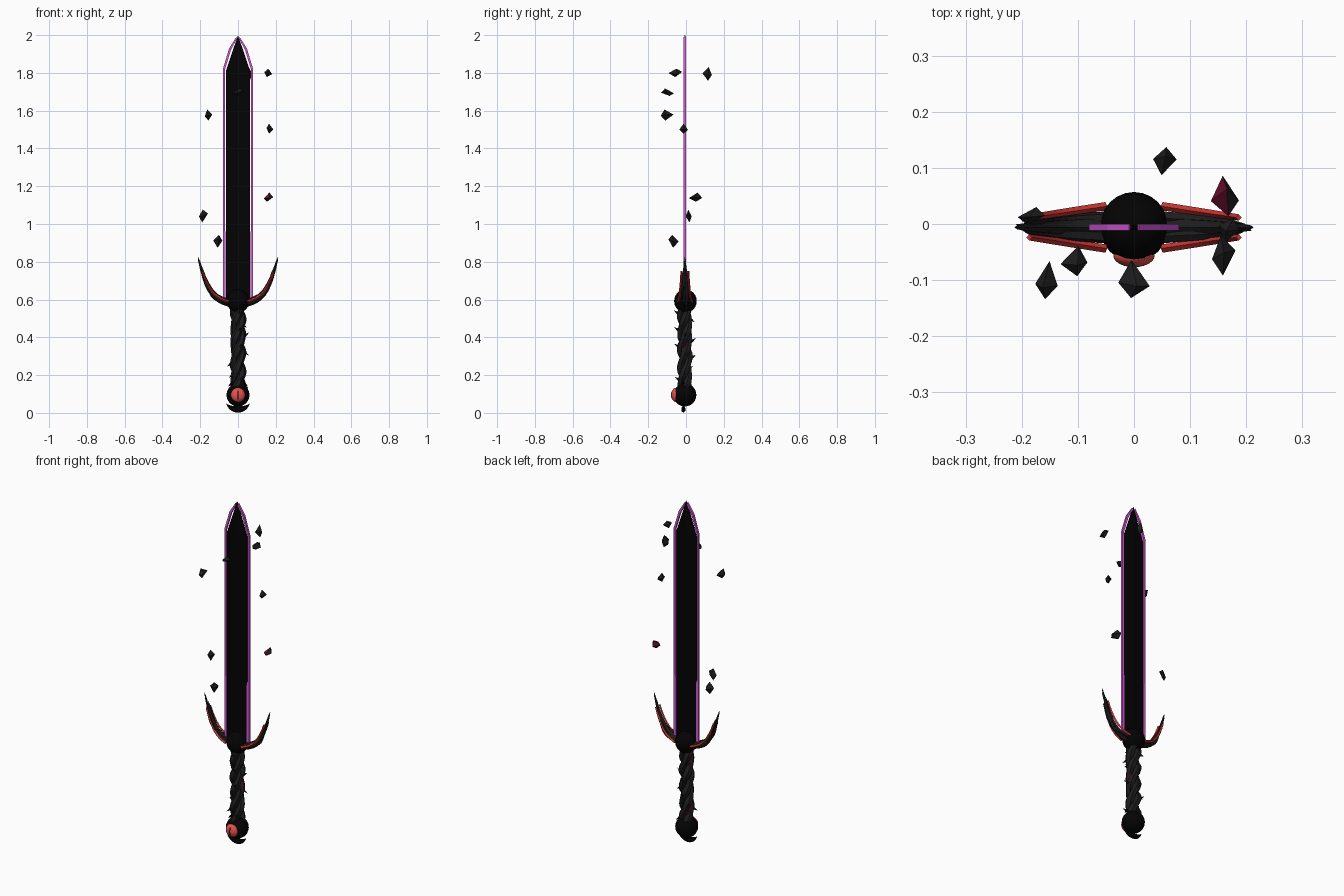
import bpy, bmesh, random
from math import sin, cos, pi, tau
from mathutils import Vector, Matrix

random.seed(4)
if "Cube" in bpy.data.objects:
    bpy.data.objects.remove(bpy.data.objects["Cube"])

CY = -0.006  # depth of the sword's centre plane


def material(name, rgb):
    m = bpy.data.materials.new(name)
    m.use_nodes = True
    m.diffuse_color = (*rgb, 1)
    m.node_tree.nodes["Principled BSDF"].inputs["Base Color"].default_value = (*rgb, 1)
    return m


BLACK = material("black", (0.001, 0.001, 0.001))
CHARCOAL = material("charcoal", (0.012, 0.012, 0.012))
PURPLE = material("purple", (0.68, 0.1, 0.7))
RED = material("red", (0.56, 0.035, 0.03))
EYE_RED = material("eye red", (0.78, 0.085, 0.075))
CRIMSON = material("dark crimson", (0.12, 0.004, 0.022))


def finish(name, bm, *mats, smooth=False):
    bmesh.ops.recalc_face_normals(bm, faces=bm.faces)
    me = bpy.data.meshes.new(name)
    bm.to_mesh(me)
    bm.free()
    for m in mats:
        me.materials.append(m)
    for p in me.polygons:
        p.use_smooth = smooth
    ob = bpy.data.objects.new(name, me)
    bpy.context.collection.objects.link(ob)


def ball(name, centre, scale, mat, segments=24):
    bm = bmesh.new()
    bmesh.ops.create_uvsphere(bm, u_segments=segments, v_segments=segments // 2, radius=1,
                              matrix=Matrix.Translation(centre) @ Matrix.Diagonal((*scale, 1)))
    finish(name, bm, mat, smooth=True)


def sweep(bm, pts, radii, sides=6, flat=1.0):
    """Tube through pts; flat scales its depth across the path."""
    rings = []
    for i, p in enumerate(pts):
        t = (pts[min(i + 1, len(pts) - 1)] - pts[max(i - 1, 0)]).normalized()
        a = t.cross(Vector((0, 1, 0))).normalized()
        b = a.cross(t)
        rings.append([bm.verts.new(p + radii[i] * (a * cos(k * tau / sides) + b * flat * sin(k * tau / sides)))
                      for k in range(sides)])
    for r, s in zip(rings, rings[1:]):
        for k in range(sides):
            bm.faces.new((r[k], r[(k + 1) % sides], s[(k + 1) % sides], s[k]))
    bm.faces.new(rings[0])
    bm.faces.new(rings[-1])


def thorn(bm, base, direction, length, width):
    d = direction.normalized()
    m = Matrix.Translation(base + d * length / 2) @ d.to_track_quat('Z', 'Y').to_matrix().to_4x4()
    bmesh.ops.create_cone(bm, cap_ends=True, segments=4, radius1=width, radius2=0, depth=length, matrix=m)


def along(path, t):
    """Catmull-Rom point on a path, t from 0 to 1."""
    f = min(t, 0.9999) * (len(path) - 1)
    i = int(f)
    u = f - i
    p = [Vector(path[min(max(i + k, 0), len(path) - 1)]) for k in (-1, 0, 1, 2)]
    return 0.5 * (2 * p[1] + (p[2] - p[0]) * u + (2 * p[0] - 5 * p[1] + 4 * p[2] - p[3]) * u**2
                  + (3 * p[1] - p[0] - 3 * p[2] + p[3]) * u**3)


# Blade: thin slab with a raised centre ridge and a straight point
bm = bmesh.new()
for side in (-1, 1):
    edge = [(0.064 * side, 0.58), (0.064 * side, 1.81), (0, 2.0)]
    for face in (-1, 1):
        v = [bm.verts.new((x, CY + face * 0.002, z)) for x, z in edge]
        v += [bm.verts.new((0, CY + face * 0.005, z)) for z in (1.81, 0.58)]
        bm.faces.new((v[0], v[1], v[3], v[4]))
        bm.faces.new((v[1], v[2], v[3]))
    for a, b in zip(edge, edge[1:]):
        bm.faces.new([bm.verts.new((x, CY + y, z)) for (x, z), y in
                      ((a, -0.002), (b, -0.002), (b, 0.002), (a, 0.002))])
bmesh.ops.remove_doubles(bm, verts=bm.verts, dist=1e-5)
finish("blade", bm, BLACK)

# Glowing edge: a frame hugging the lower blade and standing off the upper blade
outer = [(0.08, 0.61), (0.08, 0.95), (0.08, 0.97), (0.08, 1.82), (0.047, 1.93), (0.009, 1.99)]
inner = [(0.065, 0.61), (0.065, 0.95), (0.07, 0.97), (0.07, 1.815), (0.037, 1.922), (0.006, 1.98)]
for side, label in ((1, "left"), (-1, "right")):
    bm = bmesh.new()
    for (a, b), (c, d) in zip(zip(outer, outer[1:]), zip(inner, inner[1:])):
        bm.faces.new([bm.verts.new((x * side, CY - 0.006, z)) for x, z in (a, b, d, c)])
    bmesh.ops.remove_doubles(bm, verts=bm.verts, dist=1e-5)
    ext = bmesh.ops.extrude_face_region(bm, geom=bm.faces[:], use_keep_orig=True)
    bmesh.ops.translate(bm, vec=(0, 0.012, 0),
                        verts=[g for g in ext["geom"] if isinstance(g, bmesh.types.BMVert)])
    finish(label + "_glowing_edge", bm, PURPLE)

# Guard hub and pommel
ball("guard_hub", (0, CY + 0.003, 0.592), (0.06, 0.06, 0.062), BLACK)
ball("pommel", (0, CY, 0.095), (0.061, 0.061, 0.061), BLACK)

# Guard horns: three strands each, with red veins front and back and barbs
HORN = [(0, 0.575), (0.07, 0.59), (0.125, 0.622), (0.163, 0.68), (0.19, 0.75), (0.212, 0.825)]
N = 14
ts = [i / N for i in range(N + 1)]
for side, label in ((1, "left"), (-1, "right")):
    def horn_point(t, depth, lift=0.0):
        p = along(HORN, t)
        return Vector((side * (p.x - lift * 0.5), CY + depth, p.y + lift))

    bm = bmesh.new()
    sweep(bm, [horn_point(t, 0) for t in ts], [0.023 * (1 - t) ** 0.7 + 0.001 for t in ts], 6, 0.85)
    for s in (-1, 1):
        sub = [t * 0.86 for t in ts]
        sweep(bm, [horn_point(t, s * (0.018 - 0.013 * t), 0.008 * sin(9 * t + s)) for t in sub],
              [0.014 * (1 - t) ** 0.6 + 0.0005 for t in ts], 5)
    for t in (0.45, 0.6, 0.72, 0.83):
        thorn(bm, horn_point(t, 0), Vector((side * 0.35, random.uniform(-0.2, 0.2), 1)), 0.05, 0.008)
    finish(label + "_guard_horn", bm, CHARCOAL)

    bm = bmesh.new()
    for s in (-1, 1):
        spine = [horn_point(0.15 + t * 0.64, 0, 0.004) for t in ts]
        for p in spine:
            p.y += s * (0.045 - 0.146 * abs(p.x))
        sweep(bm, spine, [0.0075 - 0.002 * t for t in ts], 4)
    finish(label + "_red_veins", bm, RED)

# Grip: twisted strands around a core, dotted with thorns
Z0, Z1, TURNS, STEPS = 0.13, 0.57, 1.6, 34


def grip_point(t, phase, radius):
    a = phase + t * TURNS * tau
    return Vector((radius * cos(a), CY + radius * sin(a), Z0 + (Z1 - Z0) * t))


ts = [i / STEPS for i in range(STEPS + 1)]
bm = bmesh.new()
for k in range(3):
    sweep(bm, [grip_point(t, k * tau / 3, 0.021) for t in ts],
          [0.021 + 0.003 * sin(t * 30 + k) for t in ts], 6)
for i in range(15):
    p = grip_point((i + 0.5) / 15, random.randrange(3) * tau / 3, 0.034)
    thorn(bm, p, Vector((p.x, p.y - CY, random.choice((-1, 1)) * 0.022)), 0.03, 0.009)
finish("twisted_grip", bm, CHARCOAL)

bm = bmesh.new()
for lo, hi in ((0.1, 0.2), (0.45, 0.58), (0.76, 0.86)):
    sub = [lo + (hi - lo) * i / 6 for i in range(7)]
    sweep(bm, [grip_point(t, tau / 6, 0.026) for t in sub], [0.004] * 7, 4)
finish("grip_veins", bm, CRIMSON)

# Curved claws below and above the pommel
arc = [i / 12 for i in range(13)]
for label, mid, reach, rad, thick in (("lower", -pi / 2, 0.92, 0.077, 0.017), ("upper", pi / 2, 0.85, 0.068, 0.013)):
    bm = bmesh.new()
    angles = [mid + reach * (2 * t - 1) for t in arc]
    sweep(bm, [Vector((rad * cos(a), CY - 0.008, 0.095 + rad * sin(a))) for a in angles],
          [0.001 + (thick - 0.001) * sin(pi * t) for t in arc], 6, 0.7)
    finish(label + "_pommel_claw", bm, BLACK)

# Eye: domed red lens with an upright slit
ball("eye", (0, CY - 0.05, 0.095), (0.037, 0.021, 0.037), EYE_RED)
ball("eye_slit", (0, CY - 0.05, 0.095), (0.007, 0.024, 0.034), BLACK, 16)

# Floating shards: skewed eight-sided splinters (centre, half size)
SHARDS = [((0.16, -0.056, 1.80), (0.021, 0.036, 0.022)), ((0.055, 0.112, 1.795), (0.021, 0.025, 0.037)),
          ((0, -0.098, 1.698), (0.028, 0.034, 0.02)), ((-0.156, -0.1, 1.577), (0.02, 0.034, 0.029)),
          ((0.169, -0.012, 1.505), (0.018, 0.023, 0.026)), ((0.162, 0.05, 1.142), (0.025, 0.036, 0.024)),
          ((-0.183, 0.014, 1.042), (0.024, 0.016, 0.034)), ((-0.107, -0.066, 0.908), (0.024, 0.027, 0.034))]
for i, (c, h) in enumerate(SHARDS):
    bm = bmesh.new()
    ends = {}
    for axis in range(3):
        for s in (-1, 1):
            co = Vector([random.uniform(-0.45, 0.45) * h[j] for j in range(3)])
            co[axis] = s * h[axis]
            ends[axis, s] = bm.verts.new(Vector(c) + co)
    for sx in (-1, 1):
        for sy in (-1, 1):
            for sz in (-1, 1):
                f = bm.faces.new((ends[0, sx], ends[1, sy], ends[2, sz]))
                f.material_index = int(i == 5 and sx < 0 and sz > 0)
    finish(f"floating_shard_{i + 1}", bm, CHARCOAL, CRIMSON)
